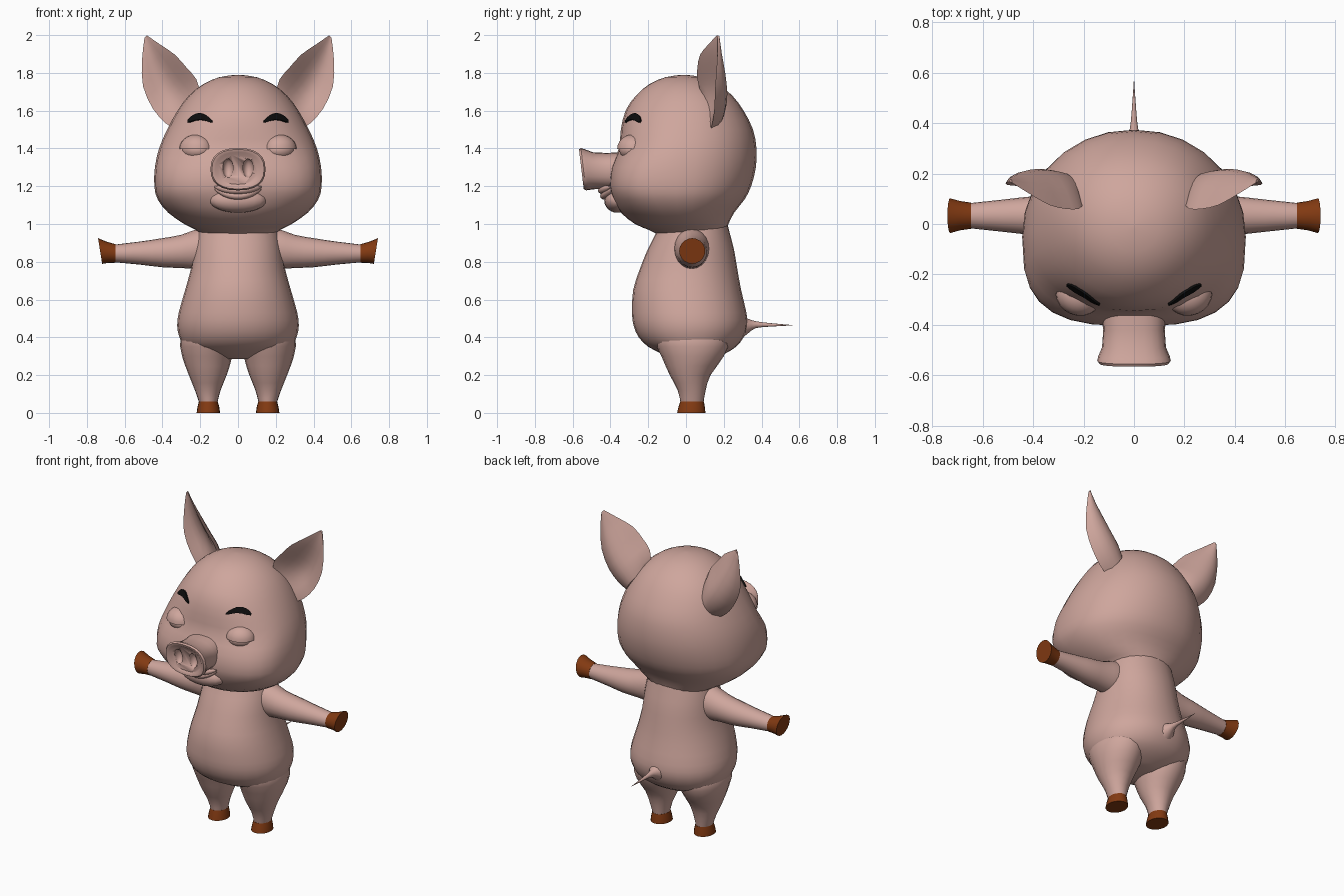
import bpy, bmesh, math
from mathutils import Vector
from mathutils.bvhtree import BVHTree

if "Cube" in bpy.data.objects:
    bpy.data.objects.remove(bpy.data.objects["Cube"])


def material(name, rgb):
    m = bpy.data.materials.new(name)
    m.diffuse_color = (*rgb, 1)
    m.use_nodes = True
    m.node_tree.nodes["Principled BSDF"].inputs["Base Color"].default_value = m.diffuse_color
    return m


SKIN = material("pink skin", (0.62, 0.38, 0.335))
HOOF = material("brown hoof", (0.225, 0.042, 0.006))
BLACK = material("black hair", (0.004, 0.004, 0.004))


def finish(name, bm, mat, mirror=False, angle=45):
    bmesh.ops.recalc_face_normals(bm, faces=bm.faces)
    me = bpy.data.meshes.new(name)
    bm.to_mesh(me)
    bm.free()
    me.materials.append(mat)
    me.shade_smooth()
    me.set_sharp_from_angle(angle=math.radians(angle))
    ob = bpy.data.objects.new(name, me)
    bpy.context.collection.objects.link(ob)
    if mirror:
        ob.modifiers.new("mirror", 'MIRROR').use_mirror_merge = False
    return ob


def loft(name, rings, mat, **kw):
    """Skin closed rings of points and cap both ends."""
    bm = bmesh.new()
    vs = [[bm.verts.new(p) for p in r] for r in rings]
    n = len(vs[0])
    for a, b in zip(vs, vs[1:]):
        for i in range(n):
            bm.faces.new((a[i], a[(i + 1) % n], b[(i + 1) % n], b[i]))
    bm.faces.new(vs[0])
    bm.faces.new(vs[-1])
    return finish(name, bm, mat, **kw)


def smooth(rows, k=2):
    """Catmull-Rom interpolation of parameter rows."""
    out = []
    for i in range(len(rows) - 1):
        p0, p1, p2 = rows[max(i - 1, 0)], rows[i], rows[i + 1]
        p3 = rows[min(i + 2, len(rows) - 1)]
        for j in range(k):
            t = j / k
            out.append([0.5 * (2 * b + (c - a) * t + (2 * a - 5 * b + 4 * c - d) * t * t
                               + (3 * b - a - 3 * c + d) * t ** 3)
                        for a, b, c, d in zip(p0, p1, p2, p3)])
    return out + [list(rows[-1])]


def power(v, n):
    return math.copysign(abs(v) ** (2 / n), v)


def oval(c, u, v, n=2.0, seg=20):
    c, u, v = Vector(c), Vector(u), Vector(v)
    ang = [2 * math.pi * i / seg for i in range(seg)]
    return [c + u * power(math.cos(a), n) + v * power(math.sin(a), n) for a in ang]


def slab(z, w, yf, yb, cy, n, seg=28):
    """Horizontal section with its own front and back depth."""
    pts = []
    for i in range(seg):
        a = 2 * math.pi * i / seg
        s, c = math.sin(a), math.cos(a)
        e = n if s < 0 else 2.1
        r = cy - yf if s < 0 else yb - cy
        pts.append((w * power(c, e), cy + r * power(s, e), z))
    return pts


def ball(name, c, r, mat, turn=0.0, floor=-1.0, **kw):
    """Ellipsoid, optionally flattened below a local height."""
    bm = bmesh.new()
    bmesh.ops.create_uvsphere(bm, u_segments=20, v_segments=12, radius=1)
    for v in bm.verts:
        x, y, z = v.co.x * r[0], v.co.y * r[1], max(v.co.z, floor) * r[2]
        v.co = (c[0] + x * math.cos(turn) - y * math.sin(turn),
                c[1] + x * math.sin(turn) + y * math.cos(turn), c[2] + z)
    return finish(name, bm, mat, **kw)


# Head: z, half width, front, back, widest y, front squareness
head = loft("head", [slab(*r) for r in smooth([
    (0.94, 0.19, -0.14, 0.20, 0.02, 2), (0.97, 0.225, -0.20, 0.215, 0.0, 2),
    (1.00, 0.285, -0.27, 0.225, -0.02, 2.1), (1.06, 0.37, -0.345, 0.255, -0.04, 2.4),
    (1.13, 0.425, -0.385, 0.31, -0.05, 2.8), (1.20, 0.443, -0.405, 0.345, -0.05, 3),
    (1.30, 0.44, -0.395, 0.37, -0.05, 2.8), (1.40, 0.418, -0.355, 0.373, -0.04, 2.4),
    (1.50, 0.375, -0.345, 0.355, -0.02, 2.2), (1.60, 0.32, -0.32, 0.305, 0, 2.1),
    (1.68, 0.26, -0.265, 0.245, 0, 2), (1.74, 0.185, -0.195, 0.17, -0.01, 2),
    (1.777, 0.10, -0.11, 0.085, -0.01, 2), (1.79, 0.01, -0.02, 0.0, -0.01, 2)])], SKIN)

# Torso
loft("body", [slab(*r, (r[2] + r[3]) / 2, 2.1) for r in smooth([
    (0.285, 0.08, -0.06, 0.13), (0.31, 0.19, -0.12, 0.20), (0.35, 0.28, -0.20, 0.265),
    (0.40, 0.31, -0.25, 0.305), (0.46, 0.322, -0.277, 0.325), (0.53, 0.314, -0.286, 0.32),
    (0.65, 0.28, -0.28, 0.292), (0.76, 0.25, -0.245, 0.272), (0.86, 0.235, -0.205, 0.255),
    (0.94, 0.22, -0.165, 0.235), (1.0, 0.205, -0.14, 0.22)])], SKIN)


def upright(rows):
    return [oval((x, y, z), (rx, 0, 0), (0, ry, 0)) for z, x, y, rx, ry in rows]


# Legs and feet
loft("leg", upright(smooth([
    (0.05, 0.157, 0.032, 0.047, 0.06), (0.12, 0.16, 0.03, 0.068, 0.074),
    (0.20, 0.16, 0.022, 0.10, 0.108), (0.30, 0.163, 0.035, 0.133, 0.165),
    (0.40, 0.16, 0.03, 0.145, 0.20), (0.48, 0.15, 0.02, 0.10, 0.15)])), SKIN, mirror=True)
loft("foot_hoof", upright([(0, 0.157, 0.028, 0.062, 0.075), (0.03, 0.157, 0.03, 0.058, 0.07),
                           (0.06, 0.157, 0.032, 0.05, 0.063)]), HOOF, mirror=True)

# Arms and hand hooves
loft("arm", [oval((x, y, z), (0, ry, 0), (0, 0, rz)) for x, y, z, ry, rz in smooth([
    (0.12, 0.03, 0.875, 0.09, 0.11), (0.21, 0.03, 0.868, 0.092, 0.107),
    (0.30, 0.03, 0.855, 0.083, 0.088), (0.40, 0.033, 0.848, 0.077, 0.077),
    (0.52, 0.033, 0.846, 0.064, 0.061), (0.66, 0.033, 0.844, 0.049, 0.046)])],
    SKIN, mirror=True)
loft("hand_hoof", [oval((x, 0.033, z), (0, ry, 0), (k * rz, 0, rz)) for x, z, ry, rz, k in (
    (0.648, 0.844, 0.052, 0.049, 0), (0.69, 0.85, 0.058, 0.056, 0.08),
    (0.73, 0.857, 0.069, 0.068, 0.16))], HOOF, mirror=True)

# Tail
loft("tail", [oval((0, y, z), (r, 0, 0), (0, 0, r), seg=12) for y, z, r in smooth([
    (0.29, 0.455, 0.065), (0.33, 0.46, 0.038), (0.37, 0.467, 0.018),
    (0.45, 0.466, 0.009), (0.565, 0.464, 0.001)])], SKIN)

# Ears: inner edge, outer edge, front hollow, back bulge
ear_rings = []
for row in smooth([
        (0.20, 0.08, 1.69, 0.33, 0.13, 1.50, 0.00, 0.09),
        (0.22, 0.06, 1.765, 0.385, 0.14, 1.535, 0.04, 0.105),
        (0.27, 0.06, 1.825, 0.45, 0.15, 1.61, 0.065, 0.105),
        (0.335, 0.075, 1.897, 0.503, 0.155, 1.73, 0.055, 0.085),
        (0.415, 0.12, 1.952, 0.508, 0.165, 1.87, 0.02, 0.04),
        (0.483, 0.163, 1.999, 0.495, 0.168, 1.985, 0.0, 0.008)]):
    a, b = Vector(row[:3]), Vector(row[3:6])
    across = [i / 8 for i in range(9)]
    front = [a.lerp(b, t) + Vector((0, row[6] * math.sin(math.pi * t) ** 1.3 if 0 < t < 1 else 0, 0))
             for t in across]
    back = [a.lerp(b, t) + Vector((0, row[7] * math.sin(math.pi * t) ** 0.8 + 0.004, 0))
            for t in across[-2:0:-1]]
    ear_rings.append(front + back)
loft("ear", ear_rings, SKIN, mirror=True, angle=60)

# Snout with sunken disc and cut nostrils: y, half width, centre z, half height, tilt
snout = loft("snout", [oval((0, y, z), (w, 0, 0), (0, -k * h, h), 2.4, 24) for y, w, z, h, k in (
    (-0.25, 0.13, 1.28, 0.105, 0), (-0.42, 0.122, 1.28, 0.096, 0),
    (-0.49, 0.127, 1.282, 0.098, 0.05), (-0.525, 0.142, 1.288, 0.108, 0.1),
    (-0.543, 0.146, 1.29, 0.112, 0.12), (-0.554, 0.138, 1.29, 0.105, 0.12),
    (-0.552, 0.12, 1.29, 0.09, 0.12), (-0.542, 0.108, 1.29, 0.08, 0.12))], SKIN)
cutter = ball("nostril_cutter", (0.053, -0.545, 1.295), (0.028, 0.035, 0.05), SKIN, mirror=True)
cutter.hide_render = True
cutter.hide_set(True)
cut = snout.modifiers.new("nostrils", 'BOOLEAN')
cut.operation = 'DIFFERENCE'
cut.object = cutter

# Chin and lips
ball("chin", (0, -0.365, 1.125), (0.15, 0.068, 0.065), SKIN)
for name, y0, z0, rise, r in (("upper_lip", -0.442, 1.178, 1.2, 0.020),
                              ("lower_lip", -0.432, 1.148, 2.4, 0.019)):
    rings = []
    for i in range(13):
        x = 0.125 * (i / 6 - 1)
        q = r * (1.02 - (x / 0.125) ** 4 * 0.8)
        rings.append(oval((x, y0 + 2.6 * x * x, z0 + rise * x * x),
                          (0, 1.2 * q, 0), (0, 0, q), seg=10))
    loft(name, rings, SKIN)

# Closed eyelids: the upper lid overhangs the lower
ball("upper_eyelid", (0.222, -0.285, 1.398), (0.09, 0.078, 0.075), SKIN, 0.4, 0.0, mirror=True)
ball("lower_eyelid", (0.22, -0.285, 1.392), (0.08, 0.066, 0.054), SKIN, 0.4, mirror=True)

# Eyebrows laid on the head surface
tree = BVHTree.FromPolygons([v.co.copy() for v in head.data.vertices],
                            [tuple(p.vertices) for p in head.data.polygons])
brow = []
for i in range(9):
    t = i / 8
    x = 0.135 + 0.128 * t
    z = 1.541 + 0.026 * math.sin(math.pi * t)
    h = 0.005 + 0.012 * math.sin(math.pi * t) ** 0.6 if 0 < t < 1 else 0.005
    ring = []
    for dz, lift in ((-h, 0.009), (h, 0.009), (h, -0.004), (-h, -0.004)):
        hit = tree.ray_cast(Vector((x, -1, z + dz)), Vector((0, 1, 0)))
        ring.append(hit[0] + hit[1] * lift * (1 if hit[1].y < 0 else -1))
    brow.append(ring)
loft("eyebrow", brow, BLACK, mirror=True)
